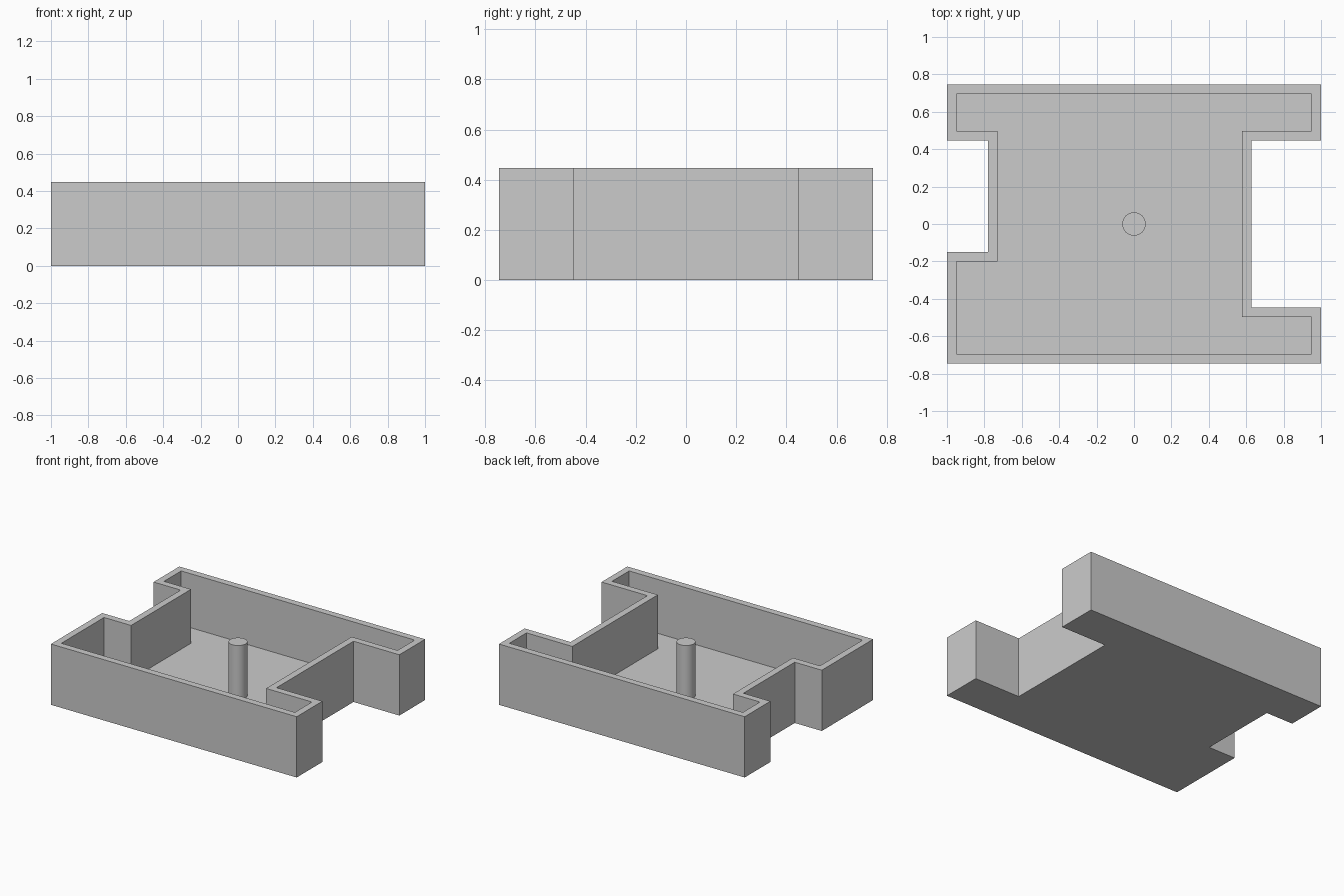
import bpy
import bmesh
from mathutils import Vector

cube = bpy.data.objects.get("Cube")
if cube:
    bpy.data.objects.remove(cube, do_unlink=True)

HEIGHT, WALL, FLOOR = 0.447, 0.05, 0.05

grey = bpy.data.materials.new("plain_grey")
grey.use_nodes = True
colour = (0.6, 0.6, 0.6, 1)
grey.diffuse_color = colour
grey.node_tree.nodes["Principled BSDF"].inputs["Base Color"].default_value = colour


def add_object(name, bm):
    bmesh.ops.recalc_face_normals(bm, faces=bm.faces)
    mesh = bpy.data.meshes.new(name)
    bm.to_mesh(mesh)
    bm.free()
    mesh.materials.append(grey)
    obj = bpy.data.objects.new(name, mesh)
    bpy.context.collection.objects.link(obj)
    return obj


def extrude(bm, face, height):
    """Replace the face by a copy moved along z, joined by side walls."""
    cap = bmesh.ops.extrude_discrete_faces(bm, faces=[face])["faces"][0]
    bmesh.ops.translate(bm, verts=cap.verts[:], vec=Vector((0, 0, height)))
    return cap


# Tray: notched outline, raised, then hollowed to leave the walls and floor
outline = [(-1, -0.746), (1, -0.746), (1, -0.447), (0.627, -0.447),
           (0.627, 0.447), (1, 0.447), (1, 0.746), (-1, 0.746),
           (-1, 0.447), (-0.78, 0.447), (-0.78, -0.15), (-1, -0.15)]
bm = bmesh.new()
base = bm.faces.new([bm.verts.new((x, y, 0)) for x, y in outline])
top = extrude(bm, base, HEIGHT)
bmesh.ops.holes_fill(bm, edges=[e for e in bm.edges if e.is_boundary], sides=0)
bmesh.ops.recalc_face_normals(bm, faces=bm.faces)
bmesh.ops.inset_region(bm, faces=[top], thickness=WALL, use_even_offset=True)
extrude(bm, top, FLOOR - HEIGHT)
add_object("tray", bm)

# Centre post: round pin standing on the floor, level with the rim
bm = bmesh.new()
bmesh.ops.create_cone(bm, cap_ends=True, segments=48, radius1=0.0625,
                      radius2=0.0625, depth=HEIGHT - FLOOR)
post = add_object("centre_post", bm)
post.location.z = (HEIGHT + FLOOR) / 2
bpy.ops.object.select_all(action="DESELECT")
post.select_set(True)
bpy.context.view_layer.objects.active = post
bpy.ops.object.shade_smooth_by_angle()
